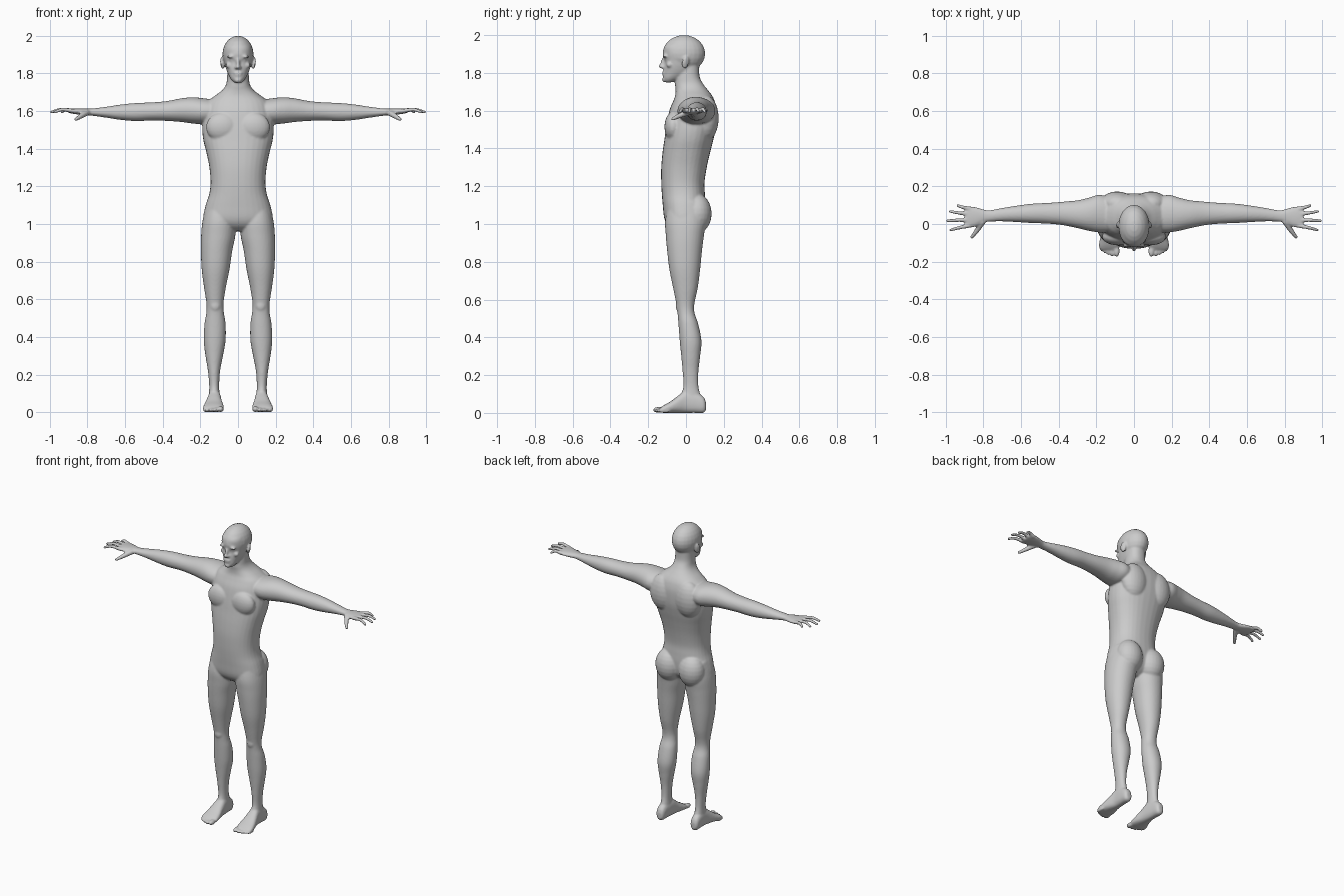
import bpy, bmesh, math
from mathutils import Vector, Matrix, Euler

bm = bmesh.new()
SIDES = (1, -1)


def spline(rows, steps=5):
    """Catmull-Rom interpolation of the station rows."""
    out = []
    for i in range(len(rows) - 1):
        p = [rows[max(0, min(len(rows) - 1, i + k))] for k in (-1, 0, 1, 2)]
        for s in range(steps):
            t = s / steps
            out.append([0.5 * (2 * b + (c - a) * t + (2 * a - 5 * b + 4 * c - d) * t * t
                               + (3 * b - a - 3 * c + d) * t ** 3)
                        for a, b, c, d in zip(*p)])
    return out + [list(rows[-1])]


def loft(axis, rows, power=2.2, side=1, n=32):
    """Rows are (t, a0, a1, b0, b1): superellipse sections along an axis."""
    rings = []
    for t, a0, a1, b0, b1 in spline(rows):
        ring = []
        for k in range(n):
            ang = 2 * math.pi * k / n
            c, s = math.cos(ang), math.sin(ang)
            a = (a0 + a1) / 2 + (a1 - a0) / 2 * math.copysign(abs(c) ** (2 / power), c)
            b = (b0 + b1) / 2 + (b1 - b0) / 2 * math.copysign(abs(s) ** (2 / power), s)
            x, y, z = {'x': (t, a, b), 'y': (a, t, b), 'z': (a, b, t)}[axis]
            ring.append(bm.verts.new((x * side, y, z)))
        rings.append(ring)
    for r, q in zip(rings, rings[1:]):
        for k in range(n):
            bm.faces.new((r[k], r[(k + 1) % n], q[(k + 1) % n], q[k]))
    bm.faces.new(rings[0][::-1])
    bm.faces.new(rings[-1])


def blob(loc, rad, rot=(0, 0, 0), side=1, seg=24):
    m = (Matrix.Scale(side, 4, (1, 0, 0)) @ Matrix.Translation(loc)
         @ Euler(rot).to_matrix().to_4x4() @ Matrix.Diagonal((*rad, 1)))
    bmesh.ops.create_uvsphere(bm, u_segments=seg, v_segments=seg // 2, radius=1, matrix=m)


def digit(points, r0, r1, side):
    """Rounded finger made of closely spaced balls."""
    path = spline(points, 8)
    for i, p in enumerate(path):
        r = r0 + (r1 - r0) * i / (len(path) - 1)
        blob(p, (r, r, r), side=side, seg=12)


def symmetric(rows):
    return [(z, -w, w, y0, y1) for z, w, y0, y1 in rows]


# Neck and torso
loft('z', symmetric([
    (1.84, .056, -.045, .070), (1.78, .058, -.055, .072), (1.74, .064, -.058, .092),
    (1.71, .085, -.055, .115), (1.68, .125, -.057, .138), (1.65, .162, -.068, .152),
    (1.60, .180, -.088, .162), (1.52, .190, -.104, .160), (1.45, .185, -.114, .146),
    (1.38, .168, -.124, .128), (1.30, .152, -.131, .110), (1.22, .146, -.131, .098),
    (1.16, .153, -.128, .100), (1.10, .172, -.123, .102), (1.03, .185, -.115, .095),
    (.99, .165, -.095, .07), (.962, .10, -.06, .03)]), 2.3)

# Face and jaw, cranium
loft('z', symmetric([
    (1.750, .020, -.110, -.075), (1.770, .038, -.121, -.03), (1.80, .054, -.120, .03),
    (1.83, .065, -.117, .05), (1.86, .072, -.113, .06), (1.90, .076, -.119, .06),
    (1.94, .070, -.115, .05), (1.97, .050, -.085, .04)]), 2.2)
blob((0, -.011, 1.902), (.083, .113, .098))

# Nose, lips, chin
blob((0, -.121, 1.855), (.010, .014, .032), (-.3, 0, 0))
blob((0, -.131, 1.835), (.012, .015, .011))
blob((0, -.118, 1.802), (.024, .009, .006))
blob((0, -.117, 1.790), (.020, .009, .006))
blob((0, -.113, 1.764), (.020, .014, .014))

for s in SIDES:
    # Brow, eye, cheek, nostril, ear
    blob((.032, -.108, 1.890), (.028, .014, .008), (0, .1, -.3), s)
    blob((.031, -.096, 1.871), (.014, .014, .009), side=s)
    blob((.046, -.088, 1.843), (.020, .016, .016), side=s)
    blob((.011, -.122, 1.831), (.008, .011, .008), side=s)
    blob((.084, -.003, 1.855), (.009, .020, .034), (-.15, .15, .35), s)

    # Chest, shoulder blade, buttock
    blob((.082, -.068, 1.515), (.088, .046, .078), side=s)
    blob((.090, .108, 1.560), (.092, .065, .120), side=s)
    blob((.086, .058, 1.055), (.087, .078, .105), side=s)

    # Leg
    loft('z', [
        (1.12, .030, .165, -.090, .090), (1.02, .012, .188, -.110, .105),
        (.94, .014, .196, -.107, .095), (.86, .030, .197, -.100, .085),
        (.76, .045, .193, -.088, .075), (.66, .065, .180, -.068, .062),
        (.58, .077, .168, -.052, .045), (.53, .075, .168, -.045, .045),
        (.47, .066, .178, -.040, .065), (.38, .066, .182, -.033, .082),
        (.30, .080, .173, -.025, .075), (.22, .095, .160, -.018, .066),
        (.14, .100, .153, -.014, .066), (.08, .097, .155, -.030, .080),
        (.03, .100, .155, -.030, .080)], 2.1, s)
    blob((.121, -.030, .565), (.030, .024, .036), side=s)

    # Foot and toes
    loft('y', [
        (.106, .112, .142, .015, .055), (.092, .100, .155, .000, .085),
        (.05, .095, .158, .000, .110), (.00, .090, .160, .000, .118),
        (-.04, .085, .170, .000, .092), (-.08, .077, .181, .000, .062),
        (-.115, .075, .187, .000, .042), (-.135, .082, .182, .003, .028)], 2.4, s)
    for x, tip, r in ((.092, .176, .016), (.117, .174, .012), (.138, .167, .0115),
                      (.157, .157, .011), (.174, .145, .011)):
        blob((x, .032 - tip, r), (r, .032, r), side=s)

    # Arm
    loft('x', [
        (.10, -.040, .130, 1.545, 1.655), (.18, -.045, .155, 1.530, 1.668),
        (.24, -.036, .140, 1.534, 1.673), (.30, -.022, .126, 1.542, 1.668),
        (.38, -.006, .118, 1.548, 1.653), (.46, .002, .112, 1.550, 1.646),
        (.54, .005, .108, 1.547, 1.643), (.62, .010, .098, 1.553, 1.635),
        (.70, .014, .085, 1.565, 1.623), (.77, .012, .073, 1.575, 1.614),
        (.80, .006, .078, 1.578, 1.613), (.84, -.014, .090, 1.581, 1.614),
        (.88, -.020, .094, 1.586, 1.614), (.90, -.010, .086, 1.591, 1.611)], 2.1, s)

    # Fingers and thumb
    for y0, tx, ty in ((-.009, .975, -.032), (.022, .993, .018),
                       (.052, .977, .067), (.081, .937, .099)):
        mid = ((.88 + tx) / 2 + .005, (y0 + ty) / 2, 1.608)
        digit([(.875, y0, 1.600), mid, (tx, ty, 1.594)], .0125, .0085, s)
    digit([(.805, .012, 1.592), (.835, -.035, 1.573), (.862, -.070, 1.556)], .018, .0095, s)

# Fuse the parts into one smooth skin
bmesh.ops.recalc_face_normals(bm, faces=bm.faces)
mesh = bpy.data.meshes.new("human_body")
bm.to_mesh(mesh)
bm.free()
body = bpy.data.objects.new("human_body", mesh)
bpy.context.collection.objects.link(body)
bpy.context.view_layer.objects.active = body
body.select_set(True)

fuse = body.modifiers.new("fuse", 'REMESH')
fuse.mode = 'VOXEL'
fuse.voxel_size = .0055
soften = body.modifiers.new("soften", 'SMOOTH')
soften.factor = .5
soften.iterations = 7
for name in ("fuse", "soften"):
    bpy.ops.object.modifier_apply(modifier=name)
bpy.ops.object.shade_smooth()
